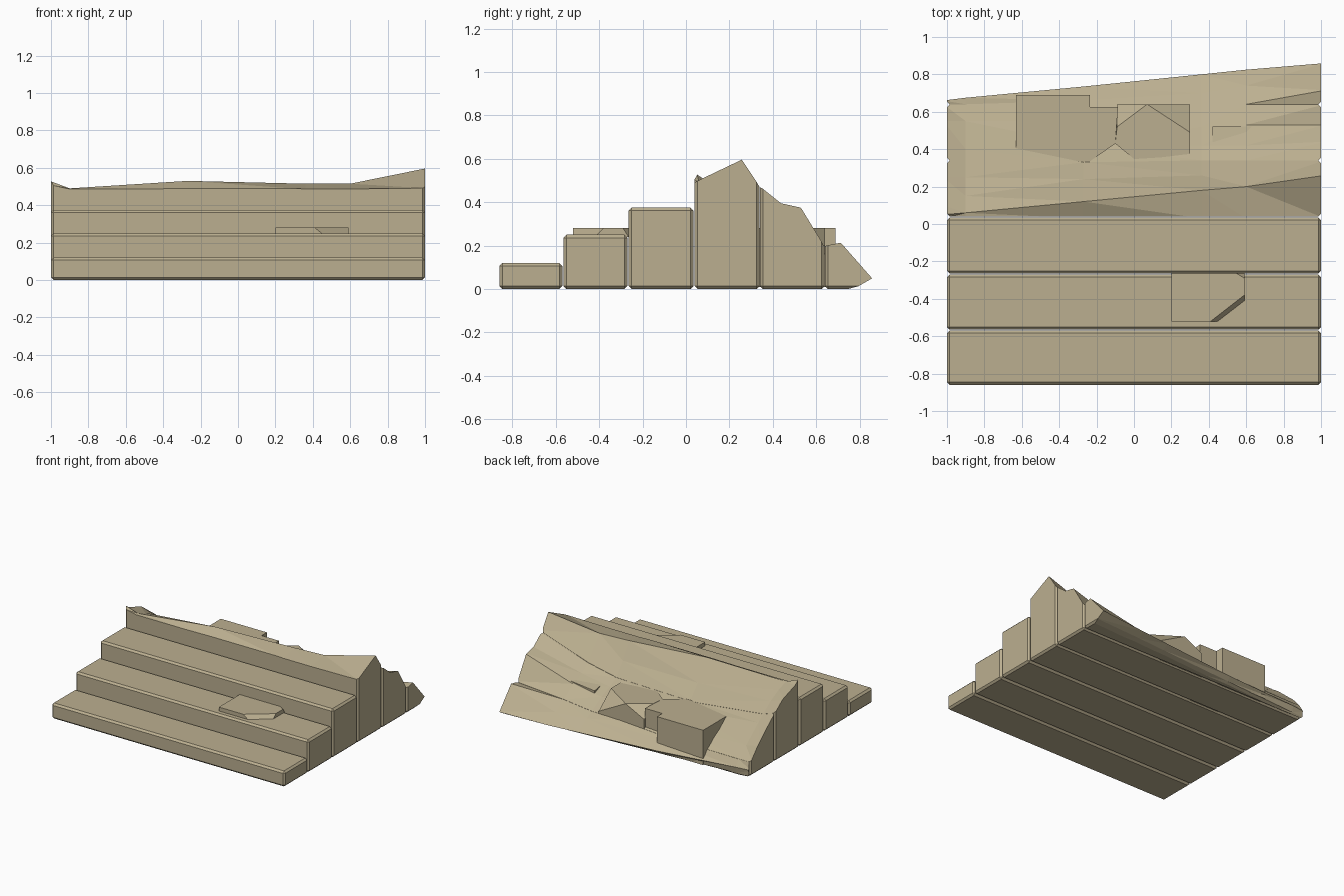
import bpy, bmesh

if "Cube" in bpy.data.objects:
    bpy.data.objects.remove(bpy.data.objects["Cube"])


def make_object(name, bm):
    bmesh.ops.recalc_face_normals(bm, faces=bm.faces[:])
    mesh = bpy.data.meshes.new(name)
    bm.to_mesh(mesh)
    bm.free()
    ob = bpy.data.objects.new(name, mesh)
    ob.data.materials.append(stone)
    bpy.context.collection.objects.link(ob)
    return ob


def strip(name, y0, y1, height):
    """Full-width stone strip with chamfered edges."""
    bm = bmesh.new()
    bmesh.ops.create_cube(bm, size=1)
    for v in bm.verts:
        v.co = (v.co.x * 2, (y0 + y1) / 2 + v.co.y * (y1 - y0), (v.co.z + 0.5) * height)
    bmesh.ops.bevel(bm, geom=bm.edges[:], offset=0.014, segments=1, affect='EDGES')
    return make_object(name, bm)


def chunk(name, top, bottom):
    """Convex rubble piece; bottom is a height or its own list of points."""
    bm = bmesh.new()
    if not isinstance(bottom, list):
        bottom = [(x, y, bottom) for x, y, z in top]
    for p in top + bottom:
        bm.verts.new(p)
    bmesh.ops.convex_hull(bm, input=bm.verts[:])
    return make_object(name, bm)


stone = bpy.data.materials.new("stone")
stone.diffuse_color = (0.50, 0.43, 0.28, 1)
stone.use_nodes = True
stone.node_tree.nodes["Principled BSDF"].inputs["Base Color"].default_value = stone.diffuse_color

# Intact steps
strip("step_1", -0.86, -0.57, 0.12)
strip("step_2", -0.565, -0.27, 0.25)
strip("step_3", -0.265, 0.035, 0.375)

# Broken surface: cross-sections (y, z) from front edge to back edge
sections = {
    -1.02: [(.03, .51), (.05, .535), (.1, .5), (.25, .45), (.4, .34), (.55, .21), (.64, .11), (.66, .06)],
    -0.90: [(.03, .485), (.06, .49), (.15, .46), (.25, .41), (.4, .3), (.55, .18), (.64, .11), (.675, .06)],
    -0.27: [(.03, .485), (.12, .53), (.24, .38), (.33, .28), (.42, .25), (.55, .18), (.66, .10), (.735, .04)],
    0.36: [(.03, .485), (.18, .515), (.26, .39), (.34, .29), (.42, .25), (.52, .21), (.7, .11), (.80, .04)],
    0.60: [(.03, .485), (.20, .515), (.34, .34), (.42, .29), (.53, .25), (.64, .17), (.74, .11), (.825, .04)],
    1.02: [(.03, .49), (.26, .6), (.34, .48), (.44, .4), (.53, .38), (.64, .2), (.715, .215), (.86, .05)],
}
bm = bmesh.new()
rings = []
for x, pts in sections.items():
    back = pts[-1][0]
    under = [(0.64 + (back - 0.64) * 0.7, 0.012), (0.635, -0.03), (0.03, -0.03)]
    rings.append([bm.verts.new((x, y, z)) for y, z in pts + under])
n = len(rings[0])
for a, b in zip(rings, rings[1:]):
    for i in range(n):
        j = (i + 1) % n
        bm.faces.new((a[i], a[j], b[j], b[i]))
bm.faces.new(rings[0])
bm.faces.new(rings[-1])
bmesh.ops.triangulate(bm, faces=bm.faces[:])
cutter = make_object("broken_surface_cutter", bm)
cutter.hide_render = True

# Broken strips: chamfered strips trimmed to the broken surface
for name, y0, y1 in (("broken_step_4", 0.04, 0.339),
                     ("broken_back_strip", 0.34, 0.639),
                     ("broken_rear_edge", 0.64, 0.94)):
    ob = strip(name, y0, y1, 0.8)
    mod = ob.modifiers.new("trim", 'BOOLEAN')
    mod.operation = 'INTERSECT'
    mod.solver = 'EXACT'
    mod.object = cutter
    bpy.context.view_layer.objects.active = ob
    bpy.ops.object.modifier_apply(modifier=mod.name)
bpy.data.objects.remove(cutter)

# Rubble embedded in the back slope
T = 0.28
chunk("rubble_left", [(-.63, .69, T), (-.63, .375, T), (-.47, .375, T), (-.385, .31, T),
                      (-.235, .325, T), (-.235, .69, T)], 0.01)
chunk("rubble_middle", [(-.25, .625, T), (-.25, .325, T), (-.1, .43, T), (-.085, .625, T)], 0.01)
chunk("rubble_right", [(-.09, .64, .2), (-.09, .52, T), (-.1, .43, T), (.01, .34, T),
                       (.3, .375, T), (.3, .49, T), (.3, .64, .16), (.07, .64, T)], 0.01)
chunk("rubble_small", [(.42, .52, .24), (.42, .40, .26), (.685, .49, .27), (.7, .52, .27)], 0.05)

# Loose slab lying on the second step, undercut at one corner
chunk("loose_slab", [(.2, -.52, T), (.41, -.52, T), (.59, -.38, T), (.59, -.29, T),
                     (.55, -.265, T), (.2, -.265, T)],
      [(.2, -.52, .24), (.46, -.52, .24), (.59, -.42, .24), (.59, -.265, .24), (.2, -.265, .24)])
